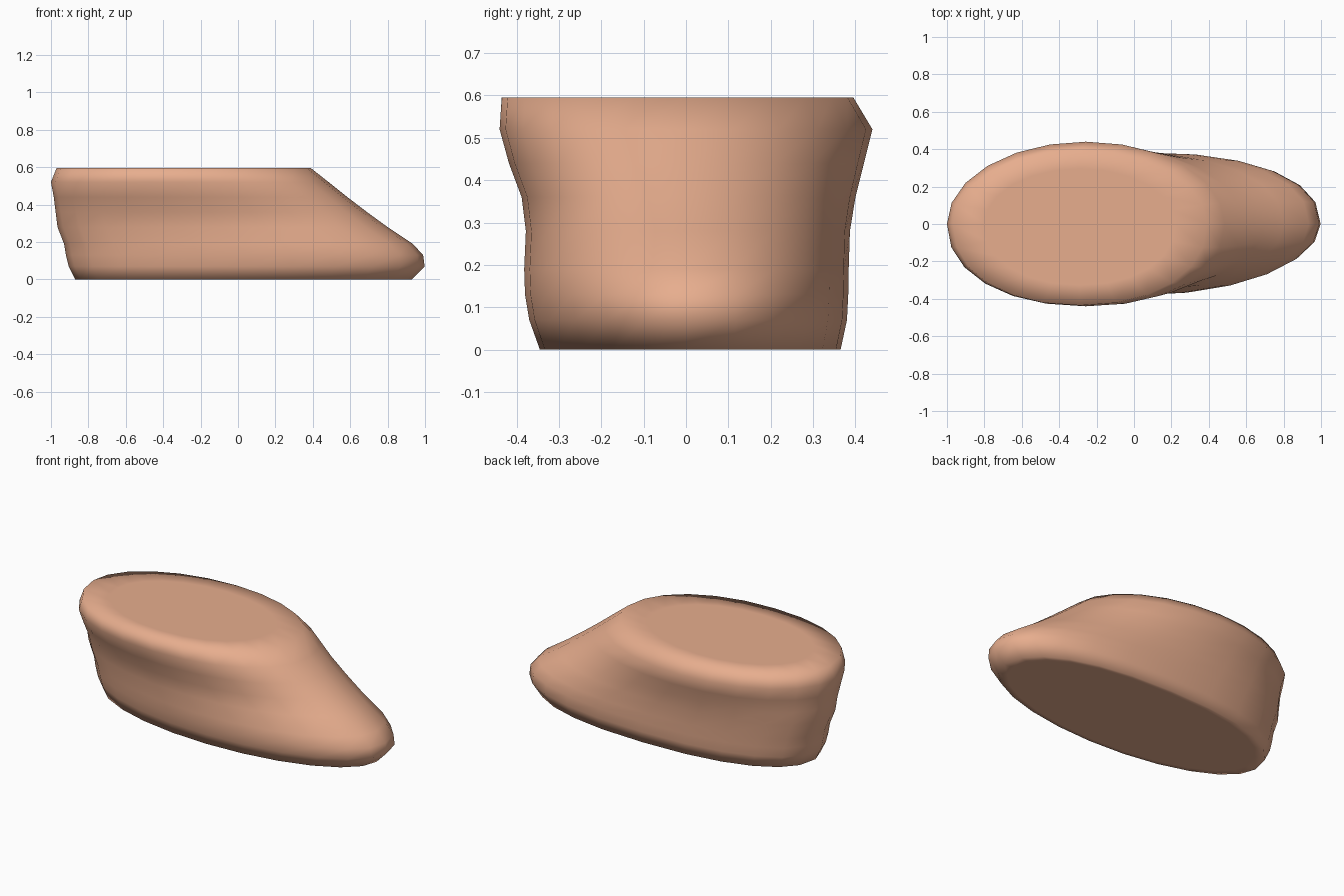
import bpy, bmesh, math

if "Cube" in bpy.data.objects:
    bpy.data.objects.remove(bpy.data.objects["Cube"])

N = 24
# Cross-sections: z, x min, x max, y front, y back, front exponent, back exponent
SECTIONS = [
    (0.00, -0.87, 0.93, -0.345, 0.365, 2.0, 2.3),
    (0.07, -0.905, 0.998, -0.37, 0.38, 2.0, 2.3),
    (0.13, -0.92, 0.99, -0.38, 0.383, 2.0, 2.3),
    (0.19, -0.93, 0.935, -0.382, 0.384, 2.0, 2.3),
    (0.28, -0.965, 0.80, -0.378, 0.387, 2.0, 2.2),
    (0.36, -0.975, 0.69, -0.388, 0.40, 2.0, 2.1),
    (0.44, -0.985, 0.585, -0.418, 0.42, 2.1, 2.0),
    (0.52, -1.00, 0.485, -0.44, 0.44, 2.15, 2.0),
    (0.595, -0.97, 0.39, -0.435, 0.395, 2.15, 2.0),
]


def ring(bm, z, x0, x1, yf, yb, ef, eb, scale=1.0):
    """Superellipse loop whose front and back halves differ."""
    verts = []
    cx, rx = (x0 + x1) / 2, (x1 - x0) / 2 * scale
    for i in range(N):
        c, s = math.cos(math.tau * i / N), math.sin(math.tau * i / N)
        e = 2 / (eb if s > 0 else ef)
        x = cx + rx * math.copysign(abs(c) ** e, c)
        y = (yb if s > 0 else -yf) * scale * math.copysign(abs(s) ** e, s)
        verts.append(bm.verts.new((x, y, z)))
    return verts


bm = bmesh.new()
# Flat caps get an inner loop so the shading stays soft only near the rim
loops = [ring(bm, *SECTIONS[0], scale=0.93)]
loops += [ring(bm, *s) for s in SECTIONS]
loops += [ring(bm, *SECTIONS[-1], scale=0.75)]
for a, b in zip(loops, loops[1:]):
    for i in range(N):
        j = (i + 1) % N
        bm.faces.new((a[i], a[j], b[j], b[i]))
bm.faces.new(loops[0][::-1])
bm.faces.new(loops[-1])
bmesh.ops.recalc_face_normals(bm, faces=bm.faces[:])
for f in bm.faces:
    f.smooth = True

mesh = bpy.data.meshes.new("rock")
bm.to_mesh(mesh)
bm.free()
rock = bpy.data.objects.new("rock", mesh)
bpy.context.collection.objects.link(rock)

# Terracotta stone
mat = bpy.data.materials.new("terracotta")
mat.diffuse_color = (0.80, 0.42, 0.27, 1)
mat.use_nodes = True
mat.node_tree.nodes["Principled BSDF"].inputs["Base Color"].default_value = mat.diffuse_color
mesh.materials.append(mat)
